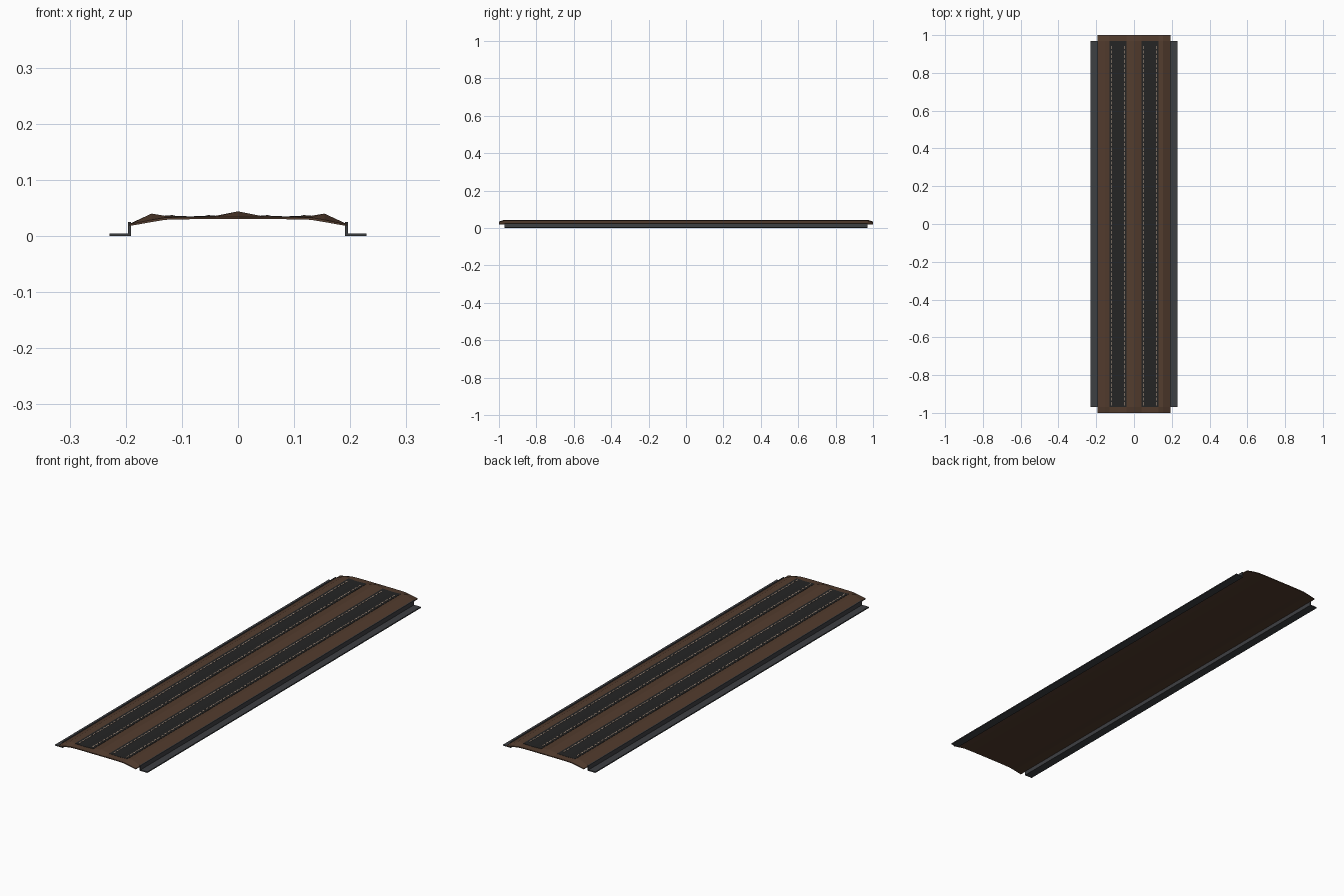
import bpy, bmesh

if "Cube" in bpy.data.objects:
    bpy.data.objects.remove(bpy.data.objects["Cube"])

def material(name, rgb):
    m = bpy.data.materials.new(name)
    m.diffuse_color = (*rgb, 1)
    m.use_nodes = True
    m.node_tree.nodes["Principled BSDF"].inputs["Base Color"].default_value = m.diffuse_color
    return m

BROWN = material("brown deck", (0.085, 0.045, 0.027))
BLACK = material("black strip", (0.018, 0.018, 0.018))
STEEL = material("dark steel", (0.048, 0.050, 0.055))
TAN = material("tan stitching", (0.60, 0.44, 0.33))

# half profiles (x, z) of the deck: top, top at the tapered ends, underside
TOP = [(0, .044), (.04, .036), (.085, .034), (.13, .036), (.154, .040), (.193, .022)]
END = [(0, .034), (.04, .034), (.085, .034), (.13, .033), (.154, .029), (.193, .021)]
UNDER = [(0, .030), (.04, .030), (.085, .030), (.13, .029), (.154, .025), (.193, .018)]

def mirrored(half):
    return [(-x, z) for x, z in reversed(half[1:])] + half

def height(x):
    x = abs(x)
    for (a, za), (b, zb) in zip(TOP, TOP[1:]):
        if x <= b:
            return za + (zb - za) * (x - a) / (b - a)
    return TOP[-1][1]

def loft(name, rings, mat):
    """Closed solid through rings of (x, z) points, each placed at its y."""
    bm = bmesh.new()
    loops = [[bm.verts.new((x, y, z)) for x, z in pts] for y, pts in rings]
    n = len(loops[0])
    for a, b in zip(loops, loops[1:]):
        for i in range(n):
            j = (i + 1) % n
            bm.faces.new((a[i], a[j], b[j], b[i]))
    bm.faces.new(loops[0])
    bm.faces.new(loops[-1])
    bmesh.ops.recalc_face_normals(bm, faces=bm.faces)
    me = bpy.data.meshes.new(name)
    bm.to_mesh(me)
    bm.free()
    me.materials.append(mat)
    ob = bpy.data.objects.new(name, me)
    bpy.context.collection.objects.link(ob)
    return ob

# deck with tapered ends
under = list(reversed(mirrored(UNDER)))
full, end = mirrored(TOP) + under, mirrored(END) + under
loft("deck", [(-1, end), (-.97, full), (.97, full), (1, end)], BROWN)

for side, s in (("left", -1), ("right", 1)):
    # angle rail along the edge
    rail = [(.191, 0), (.229, 0), (.229, .005), (.196, .005), (.196, .025), (.191, .025)]
    rail = [(s * x, z) for x, z in rail]
    loft(side + "_rail", [(-.97, rail), (.97, rail)], STEEL)

    # dark strip lying in the valley of the deck
    xs = [.04, .0625, .085, .1075, .13]
    strip = [(s * x, height(x) + .001) for x in xs]
    strip += [(s * x, height(x) - .001) for x in reversed(xs)]
    loft(side + "_strip", [(-.97, strip), (.97, strip)], BLACK)

    # rows of stitches near both strip edges
    for row, cx in (("inner", .052), ("outer", .118)):
        z = height(cx) + .001
        w = .002
        sec = [(s * cx - w, z - .001), (s * cx + w, z - .001),
               (s * cx + w, z + .001), (s * cx - w, z + .001)]
        ob = loft(f"{side}_{row}_stitches", [(-.96, sec), (-.943, sec)], TAN)
        arr = ob.modifiers.new("repeat", 'ARRAY')
        arr.use_relative_offset = False
        arr.use_constant_offset = True
        arr.constant_offset_displace = (0, .0245, 0)
        arr.count = 78
